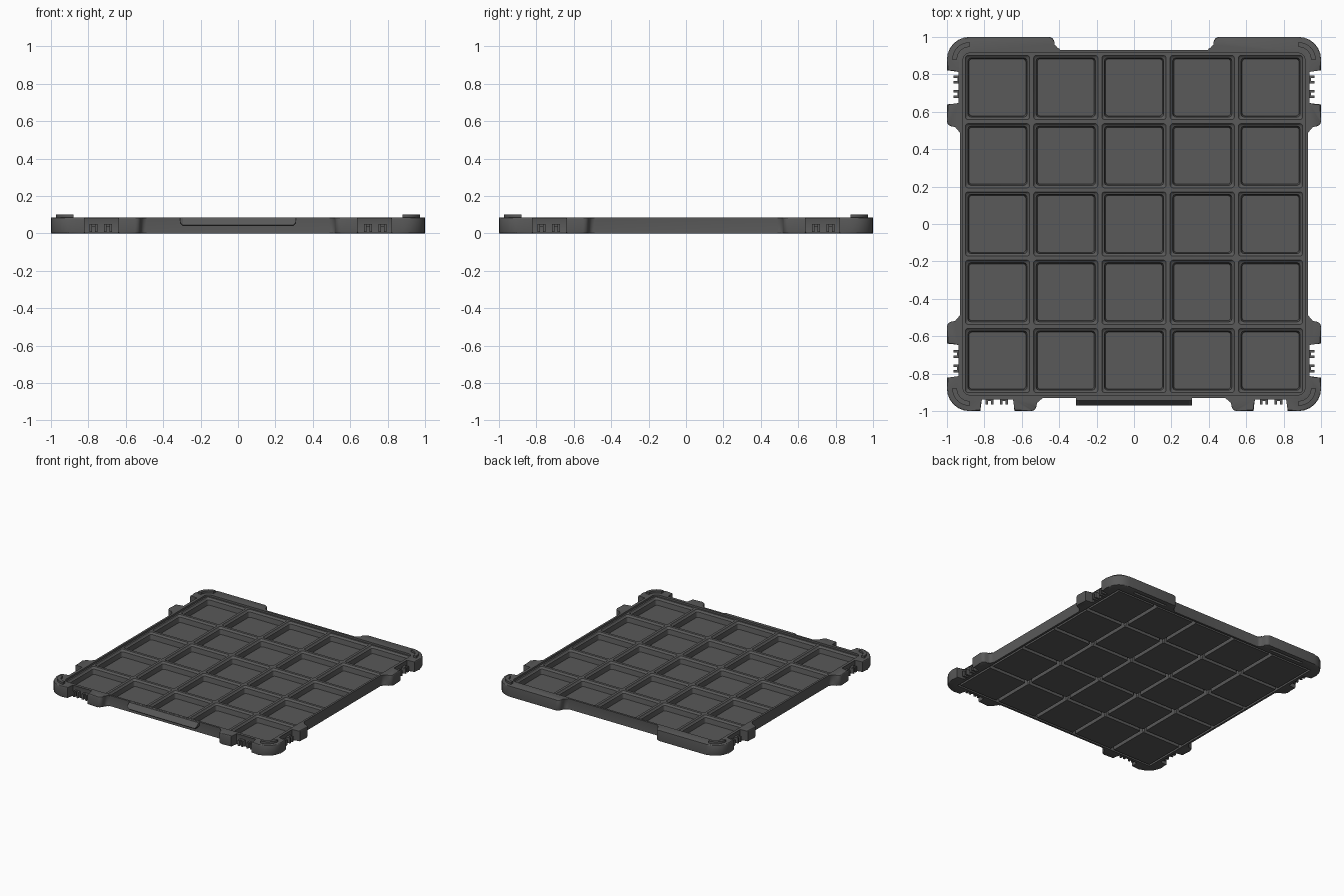
import bpy, bmesh, math
from mathutils import Vector, Matrix

if "Cube" in bpy.data.objects:
    bpy.data.objects.remove(bpy.data.objects["Cube"])

PITCH = 0.365
mat = bpy.data.materials.new("dark_grey")
mat.diffuse_color = (0.1, 0.1, 0.1, 1)
mat.use_nodes = True
mat.node_tree.nodes["Principled BSDF"].inputs["Base Color"].default_value = mat.diffuse_color


def finish(bm, name):
    bmesh.ops.recalc_face_normals(bm, faces=bm.faces[:])
    me = bpy.data.meshes.new(name)
    bm.to_mesh(me)
    bm.free()
    me.materials.append(mat)
    ob = bpy.data.objects.new(name, me)
    bpy.context.collection.objects.link(ob)
    return ob


def fillet(pts, seg=6):
    """Round each (x, y, radius) corner of a closed outline."""
    out = []
    for i, (x, y, r) in enumerate(pts):
        p = Vector((x, y))
        if r == 0:
            out.append(p)
            continue
        a = (Vector(pts[i - 1][:2]) - p).normalized()
        b = (Vector(pts[(i + 1) % len(pts)][:2]) - p).normalized()
        half = a.angle(b) / 2
        c = p + (a + b).normalized() * (r / math.sin(half))
        s, e = p + a * (r / math.tan(half)) - c, p + b * (r / math.tan(half)) - c
        sweep = s.angle_signed(e)
        for k in range(seg + 1):
            t = -sweep * k / seg
            out.append(c + Vector((s.x * math.cos(t) - s.y * math.sin(t),
                                   s.x * math.sin(t) + s.y * math.cos(t))))
    return out


def loft(bm, rings):
    """Closed solid through matching rings of 3D points."""
    vs = [[bm.verts.new(p) for p in ring] for ring in rings]
    n = len(vs[0])
    for lo, hi in zip(vs, vs[1:]):
        for i in range(n):
            bm.faces.new((lo[i], lo[(i + 1) % n], hi[(i + 1) % n], hi[i]))
    bm.faces.new(vs[0][::-1])
    bm.faces.new(vs[-1])
    return vs


def prism(bm, pts, z0, z1):
    return loft(bm, [[(p[0], p[1], z) for p in pts] for z in (z0, z1)])


def box(bm, x0, x1, y0, y1, z0, z1):
    prism(bm, [(x0, y0), (x1, y0), (x1, y1), (x0, y1)], z0, z1)


def square(h, r, cx=0, cy=0):
    pts = fillet([(-h, -h, r), (h, -h, r), (h, h, r), (-h, h, r)], 4)
    return [(p.x + cx, p.y + cy) for p in pts]


def cut(body, cutter):
    cutter.hide_render = True
    m = body.modifiers.new("cut", 'BOOLEAN')
    m.operation, m.solver, m.object = 'DIFFERENCE', 'EXACT', cutter
    bpy.context.view_layer.objects.active = body
    bpy.ops.object.modifier_apply(modifier=m.name)
    bpy.data.objects.remove(cutter)


def smooth(ob):
    bpy.ops.object.select_all(action='DESELECT')
    ob.select_set(True)
    bpy.context.view_layer.objects.active = ob
    bpy.ops.object.shade_smooth_by_angle(angle=math.radians(30))


# Lid body: outline with corner ears and latch notches
half = [(.515, -.93, .03), (.525, -1, .03), (.64, -1, 0), (.64, -.93, 0),
        (.82, -.93, 0), (.82, -1, 0), (1, -1, .12), (1, -.82, 0),
        (.93, -.82, 0), (.93, -.64, 0), (1, -.64, 0), (1, -.525, .03),
        (.93, -.515, .03), (.93, .515, .03), (1, .525, .03), (1, .64, 0),
        (.93, .64, 0), (.93, .82, 0), (1, .82, 0), (1, 1, .12),
        (.43, 1, .03), (.42, .93, .03)]
outline = fillet(half + [(-x, y, r) for x, y, r in reversed(half)])
bm = bmesh.new()
prism(bm, outline, 0, 0.085)
rim = [e for e in bm.edges if abs(e.verts[0].co.z - e.verts[1].co.z) < 1e-5]
bmesh.ops.bevel(bm, geom=rim, offset=0.007, segments=2, profile=0.5, affect='EDGES')
body = finish(bm, "lid_body")

# Sunken tray inside the raised rim
bm = bmesh.new()
prism(bm, square(0.914, 0.035), 0.07, 0.12)
cut(body, finish(bm, "tray_cutter"))

# Five by five stepped pockets
bm = bmesh.new()
steps = [(.152, .018), (.158, .057), (.165, .060), (.172, .070), (.172, .12)]
for i in range(-2, 3):
    for j in range(-2, 3):
        loft(bm, [[(x, y, z) for x, y in square(h, 0.016, i * PITCH, j * PITCH)]
                  for h, z in steps])
cut(body, finish(bm, "pocket_cutter"))

# Underside grooves between the pocket cups and along the border
lines = [(k * PITCH, .015, .010) for k in (-1.5, -.5, .5, 1.5)]
lines += [(s * .906, .008, .006) for s in (-1, 1)]
for axis in "xy":
    bm = bmesh.new()
    for c, w0, w1 in lines:
        rings = []
        for end in (-.914, .914):
            sec = [(c - w0, -.02), (c + w0, -.02), (c + w0, 0), (c + w1, .045),
                   (c - w1, .045), (c - w0, 0)]
            rings.append([(end, u, z) if axis == "x" else (u, end, z) for u, z in sec])
        loft(bm, rings)
    cut(body, finish(bm, "groove_cutter"))

# Round hollows where the grooves cross, and slots under the back ears
bm = bmesh.new()
for i in (-1.5, -.5, .5, 1.5):
    for j in (-1.5, -.5, .5, 1.5):
        ring = [(i * PITCH + .026 * math.cos(t * math.pi / 8),
                 j * PITCH + .026 * math.sin(t * math.pi / 8)) for t in range(16)]
        prism(bm, ring, -.02, .042)
for s in (-1, 1):
    box(bm, s * .65 - .15, s * .65 + .15, .945, .965, -.02, .03)
cut(body, finish(bm, "hollow_cutter"))
smooth(body)

# Curved stacking ridges on the four corners
bm = bmesh.new()
for sx in (-1, 1):
    for sy in (-1, 1):
        ang = [math.radians(a) for a in range(0, 91, 9)]
        arc = [(.092 * math.cos(a), .092 * math.sin(a)) for a in ang]
        arc += [(.066 * math.cos(a), .066 * math.sin(a)) for a in reversed(ang)]
        prism(bm, [(sx * (.88 + x), sy * (.88 + y)) for x, y in arc], .08, .102)
smooth(finish(bm, "corner_ridges"))

# Latch hinge hooks: pairs of thin prongs joined at the top
bm = bmesh.new()
def hooks(rot, mirror):
    b = bmesh.new()
    for c in (.773, .695):
        for d in (-.015, .015):
            box(b, c + d - .007, c + d + .007, -.965, -.925, .006, .05)
        box(b, c - .01, c + .01, -.945, -.925, .036, .05)
    b.transform(Matrix.Rotation(rot, 4, 'Z') @ Matrix.Diagonal((mirror, 1, 1, 1)))
    me = bpy.data.meshes.new("tmp")
    b.to_mesh(me)
    b.free()
    bm.from_mesh(me)
    bpy.data.meshes.remove(me)
for rot in (0, math.pi / 2, -math.pi / 2):
    for mirror in (-1, 1):
        hooks(rot, mirror)
finish(bm, "hinge_hooks")

# Sloped finger tab on the front edge
bm = bmesh.new()
sections = [(-.31, .055), (-.295, .038), (.295, .038), (.31, .055)]
loft(bm, [[(x, -.925, .084), (x, -.943, .084), (x, -.97, z + .006),
           (x, -.966, z), (x, -.925, z)] for x, z in sections])
finish(bm, "front_tab")
